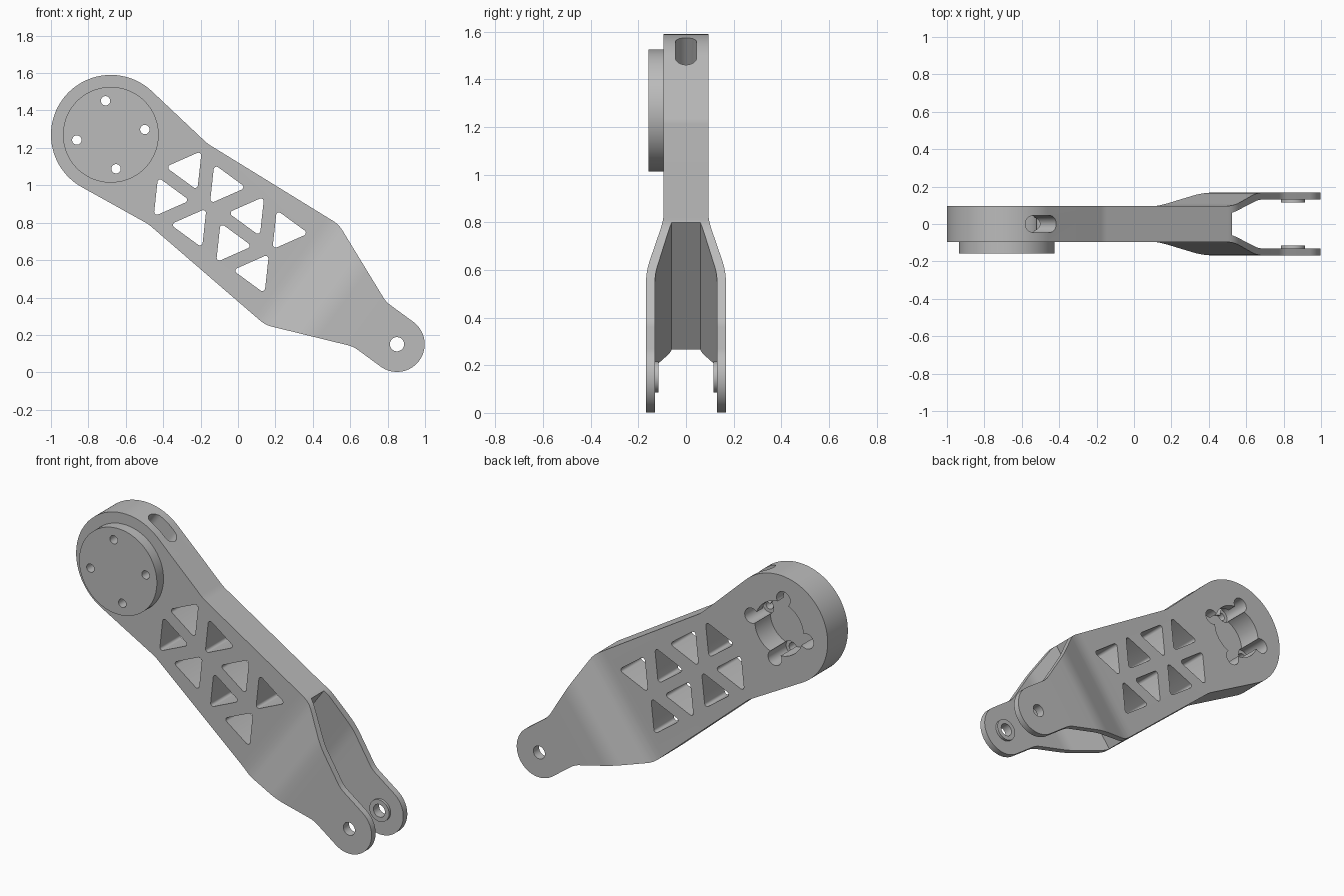
import bpy, bmesh
from math import sin, cos, pi, radians, atan2, tan, acos, hypot
from mathutils import Matrix, Vector

if "Cube" in bpy.data.objects:
    bpy.data.objects.remove(bpy.data.objects["Cube"])

# The arm is built lying along x, then tilted into place
LENGTH = 1.896
PLACE = Matrix.Translation((-0.68, 0, 1.27)) @ Matrix.Rotation(radians(36.2), 4, "Y")

grey = bpy.data.materials.new("plain grey")
grey.use_nodes = True
grey.diffuse_color = (0.5, 0.5, 0.5, 1)
grey.node_tree.nodes["Principled BSDF"].inputs["Base Color"].default_value = (0.5, 0.5, 0.5, 1)


def arc(cx, cy, r, start=0.0, end=2 * pi, n=48):
    closed = abs(end - start - 2 * pi) < 1e-6
    steps = n if closed else n + 1
    return [(cx + r * cos(start + (end - start) * i / n),
             cy + r * sin(start + (end - start) * i / n)) for i in range(steps)]


def rounded(corners, n=6):
    """Polygon of (x, y, radius) corners with filleted points."""
    out = []
    for i, (x, y, r) in enumerate(corners):
        if r == 0:
            out.append((x, y))
            continue
        p = Vector((x, y))
        a = (Vector(corners[i - 1][:2]) - p).normalized()
        b = (Vector(corners[(i + 1) % len(corners)][:2]) - p).normalized()
        half = acos(max(-1, min(1, a.dot(b)))) / 2
        c = p + (a + b).normalized() * r / sin(half)
        v, w = p + a * r / tan(half) - c, p + b * r / tan(half) - c
        t0 = atan2(v.y, v.x)
        turn = (atan2(w.y, w.x) - t0 + pi) % (2 * pi) - pi
        out += arc(c.x, c.y, r, t0, t0 + turn, n)
    return out


def prism(name, pts, lo, hi, axis="Y"):
    """Extrude a profile along y (profile in xz) or along z (profile in xy)."""
    bm = bmesh.new()
    place = (lambda p, d: (p[0], d, p[1])) if axis == "Y" else (lambda p, d: (p[0], p[1], d))
    face = bm.faces.new([bm.verts.new(place(p, lo)) for p in pts])
    moved = bmesh.ops.extrude_face_region(bm, geom=[face])["geom"]
    shift = place((0, 0), hi - lo)
    bmesh.ops.translate(bm, vec=shift, verts=[g for g in moved if isinstance(g, bmesh.types.BMVert)])
    bmesh.ops.recalc_face_normals(bm, faces=bm.faces)
    mesh = bpy.data.meshes.new(name)
    bm.to_mesh(mesh)
    bm.free()
    mesh.materials.append(grey)
    obj = bpy.data.objects.new(name, mesh)
    bpy.context.scene.collection.objects.link(obj)
    return obj


def cutter(pts, lo, hi, axis="Y"):
    obj = prism("cutter", pts, lo, hi, axis)
    obj.hide_render = True
    cutters.append(obj)
    return obj


def finish(obj, cuts, shape=None):
    """Apply booleans, tilt into place and shade."""
    for other, op in ([(shape, "INTERSECT")] if shape else []) + [(c, "DIFFERENCE") for c in cuts]:
        mod = obj.modifiers.new("cut", "BOOLEAN")
        mod.operation, mod.object, mod.solver = op, other, "EXACT"
    graph = bpy.context.evaluated_depsgraph_get()
    mesh = bpy.data.meshes.new_from_object(obj.evaluated_get(graph))
    obj.modifiers.clear()
    obj.data = mesh
    mesh.transform(PLACE)
    mesh.materials.clear()
    mesh.materials.append(grey)
    for poly in mesh.polygons:
        poly.material_index = 0
    bpy.ops.object.select_all(action="DESELECT")
    obj.select_set(True)
    bpy.context.view_layer.objects.active = obj
    bpy.ops.object.shade_smooth_by_angle(angle=radians(30))


cutters = []

# Side outline: round hub, waist, wide shoulder, narrow fork tip
R, TIP = 0.32, 0.148
waist = (0.445, 0.267)
tangent = atan2(waist[1], waist[0]) + acos(R / hypot(*waist))
half = [(*waist, 0.2), (1.267, 0.333, 0.15), (1.715, TIP, 0.15)]
outline = [(x, y, 0) for x, y in arc(0, 0, R, tangent, 2 * pi - tangent, 64)]
outline += [(x, -y, r) for x, y, r in half]
outline += [(x, y, 0) for x, y in arc(LENGTH, 0, TIP, -pi / 2, pi / 2, 32)]
outline += half[::-1]
body = prism("arm_body", rounded(outline), -0.25, 0.25)

# Plan shape: flat beam that flares into two fork plates
flare = [(-0.5, 0.095, 0), (1.25, 0.095, 0.35), (1.48, 0.168, 0.35), (2.2, 0.168, 0),
         (2.2, 0.13, 0), (1.49, 0.13, 0.25), (1.25, 0.06, 0)]
plan = cutter(rounded(flare + [(x, -y, r) for x, y, r in flare[::-1]]), -0.6, 0.6, "Z")

# Rounded triangular windows of the truss
windows = []
for bay in (0, 0.414):
    for side in (1, -1):
        for x, z, point in ((0.443, 0.095, side), (0.645, 0.138, -side)):
            tri = []
            for k in range(3):
                a = point * pi / 2 + k * 2 * pi / 3
                tri += arc(x + bay + 0.092 * cos(a), z * side + 0.092 * sin(a), 0.015,
                           a - pi / 3, a + pi / 3, 6)
            windows.append(cutter(tri, -0.3, 0.3))

# Screw holes, rear pocket with four lobes, cable slot and pin hole
screws, lobes = [], []
for k in range(4):
    a = pi / 4 + k * pi / 2
    x, z = 0.184 * cos(a), 0.184 * sin(a)
    screws.append(cutter(arc(x, z, 0.025, n=24), -0.3, 0.3))
    lobes.append(cutter(arc(x, z, 0.045, n=24), -0.075, 0.3))
pocket = cutter(arc(0, 0, 0.16), -0.05, 0.3)
slot = cutter(arc(0.055, 0, 0.045, -pi / 2, pi / 2, 16)
              + arc(-0.055, 0, 0.045, pi / 2, 3 * pi / 2, 16), 0.1, 0.5, "Z")
pin = cutter(arc(LENGTH, 0, 0.038, n=32), -0.3, 0.3)

finish(body, windows + [pocket] + lobes + screws + [slot, pin], plan)

# Raised round mounting face on the front of the hub
disc = prism("mounting_disc", arc(0, 0, 0.256, n=64), -0.158, -0.095)
finish(disc, screws)

# Spacer rings on the inner faces of the fork
for name, lo in (("front_spacer_ring", -0.131), ("back_spacer_ring", 0.115)):
    finish(prism(name, arc(LENGTH, 0, 0.065), lo, lo + 0.016), [pin])

for obj in cutters:
    bpy.data.objects.remove(obj)
